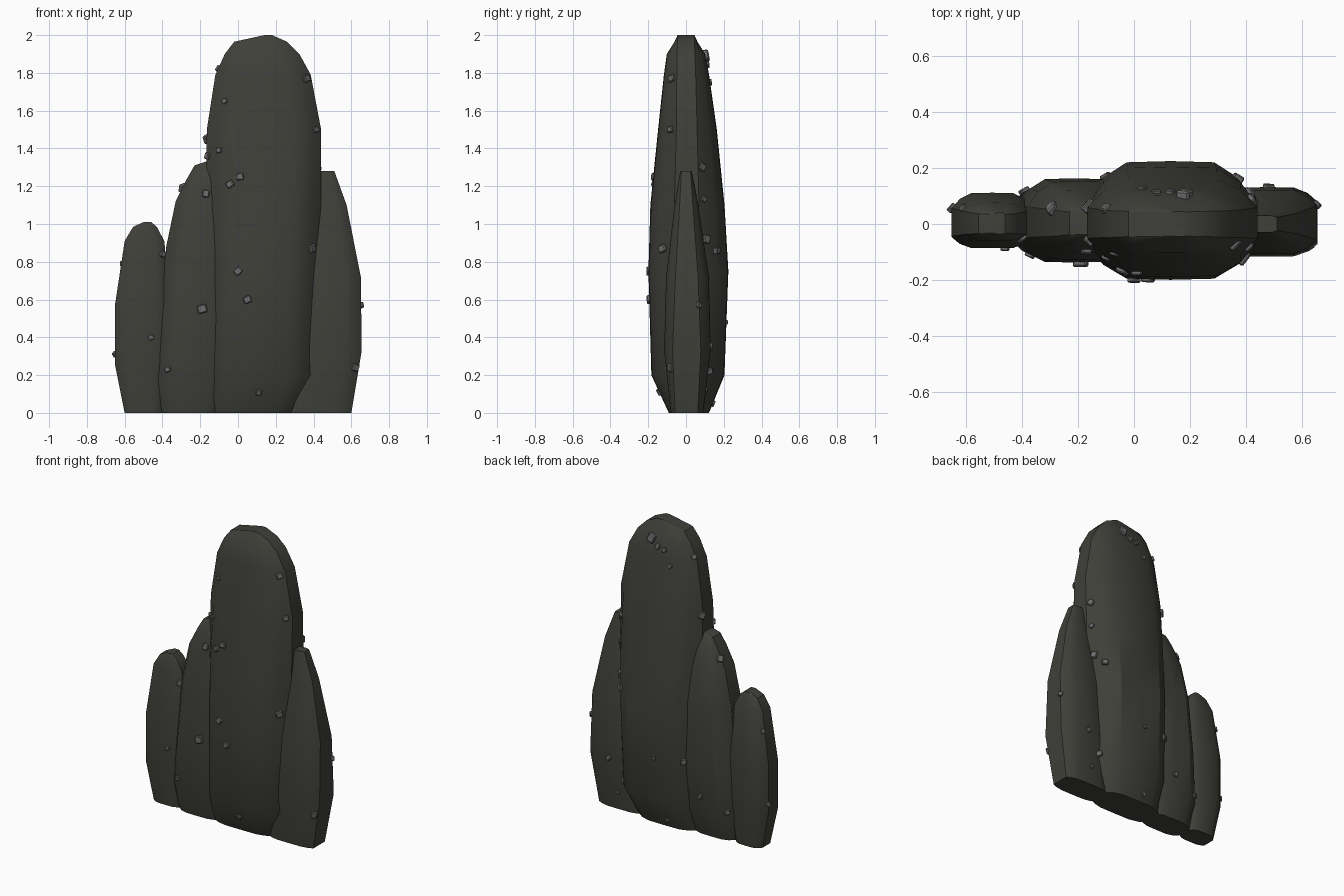
import bpy, bmesh, math, random
from mathutils import Vector, Matrix
from mathutils.bvhtree import BVHTree

random.seed(4)

def material(name, c):
    m = bpy.data.materials.new(name)
    m.diffuse_color = (*c, 1)
    return m

ROCK = material("dark olive rock", (0.050, 0.050, 0.042))
PEBBLE = material("grey pebble", (0.15, 0.15, 0.15))

# half of the cross-section: (fraction of width, how far from rim to full bulge)
SECTION = [(0, 0), (0.10, 0.62), (0.24, 1), (0.5, 1.03), (0.76, 1), (0.90, 0.62), (1, 0)]
trees = []

def spire(name, rings):
    """Loft a standing slab through rings (z, x0, x1, front, back, rim)."""
    bm = bmesh.new()
    loops = []
    for z, x0, x1, yf, yb, r in rings:
        mid = (yf + yb) / 4
        front = [(x0 + (x1 - x0) * f, (mid - r) + (yf - mid + r) * b) for f, b in SECTION]
        back = [(x0 + (x1 - x0) * f, (mid + r) + (yb - mid - r) * b) for f, b in reversed(SECTION)]
        loops.append([bm.verts.new((x, y, z)) for x, y in front + back])
    n = len(loops[0])
    for a, b in zip(loops, loops[1:]):
        for i in range(n):
            j = (i + 1) % n
            bm.faces.new((a[i], a[j], b[j], b[i]))
    bm.faces.new(loops[0][::-1])
    bm.faces.new(loops[-1])
    bmesh.ops.recalc_face_normals(bm, faces=bm.faces)
    trees.append(BVHTree.FromBMesh(bm))
    me = bpy.data.meshes.new(name)
    bm.to_mesh(me)
    bm.free()
    ob = bpy.data.objects.new(name, me)
    bpy.context.collection.objects.link(ob)
    me.materials.append(ROCK)
    bpy.ops.object.select_all(action='DESELECT')
    ob.select_set(True)
    bpy.context.view_layer.objects.active = ob
    bpy.ops.object.shade_smooth_by_angle(angle=math.radians(28))

# four slabs of rock
spire("tall_spire", [
    (0, -0.14, 0.30, -0.09, 0.12, 0.06), (0.2, -0.17, 0.41, -0.18, 0.20, 0.075),
    (0.75, -0.17, 0.43, -0.195, 0.22, 0.07), (1.1, -0.17, 0.44, -0.185, 0.20, 0.065),
    (1.5, -0.165, 0.44, -0.145, 0.16, 0.055), (1.79, -0.12, 0.385, -0.115, 0.12, 0.05),
    (1.90, -0.07, 0.325, -0.10, 0.10, 0.047), (1.965, -0.02, 0.26, -0.06, 0.06, 0.045),
    (2.0, 0.14, 0.18, -0.045, 0.045, 0.043)])
spire("middle_spire", [
    (0, -0.40, -0.10, -0.08, 0.09, 0.05), (0.18, -0.44, -0.03, -0.12, 0.14, 0.06),
    (0.5, -0.415, -0.01, -0.135, 0.16, 0.06), (0.88, -0.38, -0.01, -0.125, 0.15, 0.055),
    (1.12, -0.33, -0.02, -0.10, 0.12, 0.05), (1.24, -0.27, -0.06, -0.08, 0.09, 0.045),
    (1.31, -0.23, -0.09, -0.05, 0.06, 0.04), (1.33, -0.17, -0.12, -0.04, 0.045, 0.038)])
spire("left_spire", [
    (0, -0.60, -0.40, -0.06, 0.08, 0.04), (0.25, -0.65, -0.37, -0.085, 0.105, 0.052),
    (0.58, -0.65, -0.36, -0.085, 0.11, 0.05), (0.91, -0.60, -0.39, -0.06, 0.075, 0.04),
    (0.985, -0.555, -0.43, -0.045, 0.05, 0.035), (1.01, -0.50, -0.46, -0.035, 0.04, 0.033)])
spire("right_spire", [
    (0, 0.27, 0.60, -0.08, 0.09, 0.06), (0.33, 0.30, 0.655, -0.115, 0.13, 0.075),
    (0.72, 0.33, 0.65, -0.105, 0.12, 0.06), (1.1, 0.38, 0.575, -0.06, 0.065, 0.035),
    (1.28, 0.40, 0.51, -0.03, 0.03, 0.024)])

def pebble(x, z, side, size):
    """Sit a small bevelled block on the rock surface, side -1 front, 1 back."""
    start = Vector((x, side, z))
    hits = [t.ray_cast(start, Vector((0, -side, 0))) for t in trees]
    hits = [h for h in hits if h[0] is not None]
    if hits:
        loc, nor = min(hits, key=lambda h: h[3])[:2]
    else:
        near = [t.find_nearest(Vector((x, side * 0.07, z))) for t in trees]
        loc, nor = min(near, key=lambda h: h[3])[:2]
    rot = nor.to_track_quat('Z', 'Y').to_matrix().to_4x4()
    spin = Matrix.Rotation(random.uniform(0, 1.5), 4, 'Z')
    scale = Matrix.Diagonal((size, size * 0.9, size * 0.7, 1))
    bmp = bmesh.new()
    bmesh.ops.create_cube(bmp, size=1, matrix=Matrix.Translation(loc) @ rot @ spin @ scale)
    bmesh.ops.bevel(bmp, geom=bmp.edges[:], offset=size * 0.12, segments=1, affect='EDGES')
    me = bpy.data.meshes.new("pebble")
    bmp.to_mesh(me)
    bmp.free()
    me.materials.append(PEBBLE)
    bpy.context.collection.objects.link(bpy.data.objects.new("pebble", me))

# pebbles on the front
for x, z, s in [(0.36, 1.77, .04), (0.41, 1.5, .035), (-0.07, 1.65, .028), (-0.10, 1.39, .03),
                (0.01, 1.25, .04), (-0.04, 1.21, .04), (-0.17, 1.16, .04), (-0.17, 1.36, .035),
                (-0.40, 0.84, .035), (0.39, 0.87, .045), (0.0, 0.75, .04), (0.05, 0.6, .042),
                (-0.19, 0.55, .05), (-0.46, 0.4, .03), (-0.37, 0.23, .032), (0.11, 0.11, .033),
                (0.62, 0.24, .04)]:
    pebble(x, z, -1, s)
# pebbles on the back
for x, z, s in [(0.18, 1.89, .055), (0.13, 1.85, .035), (0.08, 1.84, .03), (-0.10, 1.82, .035),
                (0.03, 1.75, .03), (-0.17, 1.45, .045), (-0.31, 1.2, .045), (0.41, 0.92, .045),
                (0.37, 0.86, .04), (0.42, 1.13, .03), (0.42, 1.3, .04), (0.48, 0.35, .035),
                (0.38, 0.22, .04), (0.43, 0.12, .025), (0.09, 0.48, .025), (-0.10, 0.49, .04),
                (-0.21, 0.28, .033), (0.04, 0.05, .03), (-0.39, 0.21, .035), (-0.61, 0.79, .03),
                (-0.65, 0.31, .03), (0.66, 0.57, .03)]:
    pebble(x, z, 1, s)
